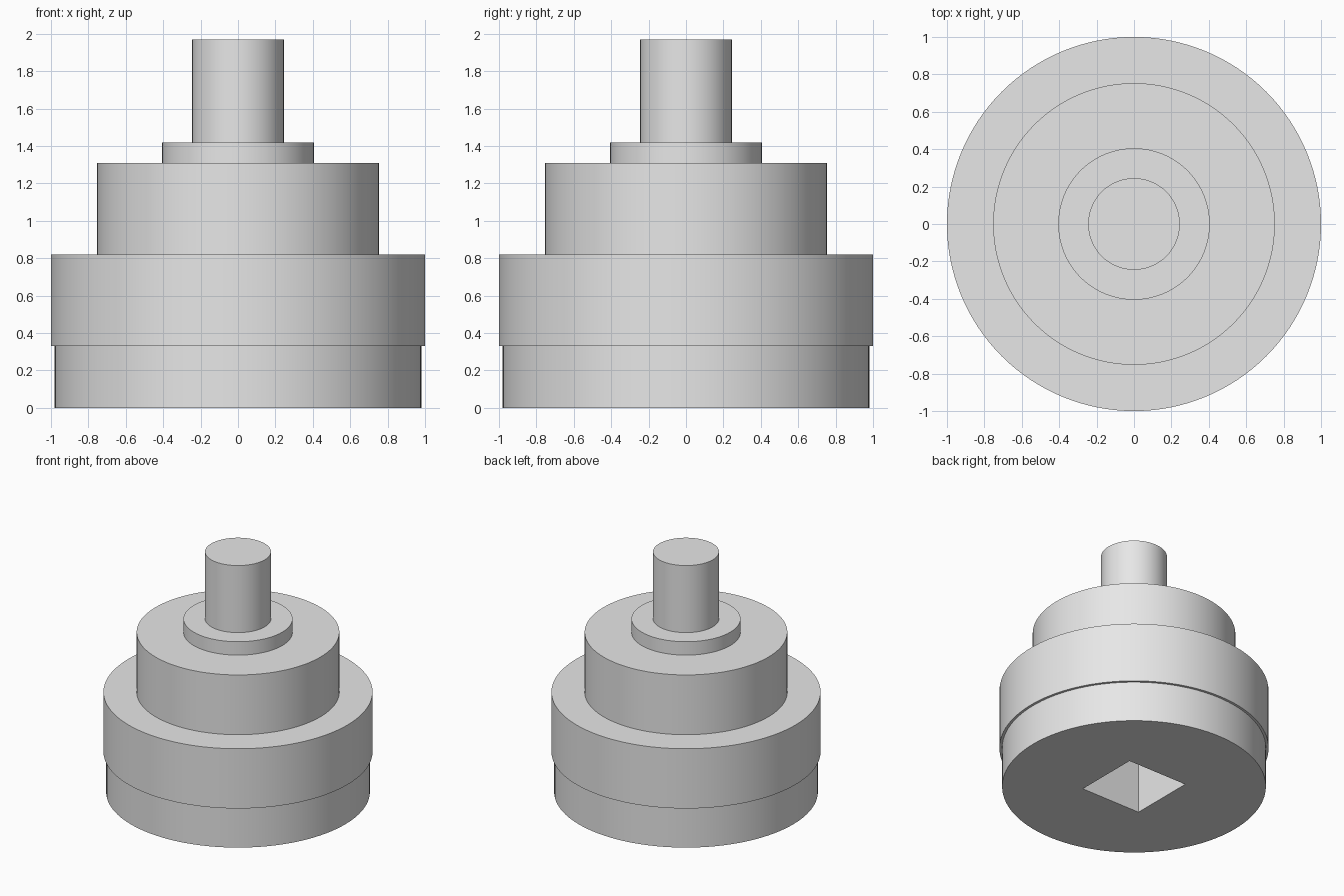
import bpy
import math

SEGMENTS = 128

cube = bpy.data.objects.get("Cube")
if cube:
    bpy.data.objects.remove(cube, do_unlink=True)

# Plain grey for every part
grey = bpy.data.materials.new("light grey")
grey.use_nodes = True
colour = (0.8, 0.8, 0.8, 1.0)
grey.diffuse_color = colour
grey.node_tree.nodes["Principled BSDF"].inputs["Base Color"].default_value = colour


def disc(name, radius, bottom, top):
    """Upright cylinder between two heights."""
    bpy.ops.mesh.primitive_cylinder_add(
        vertices=SEGMENTS, radius=radius, depth=top - bottom,
        location=(0, 0, (bottom + top) / 2))
    obj = bpy.context.object
    obj.name = name
    obj.data.materials.append(grey)
    return obj


# Stepped body, from the base up to the shaft
base = disc("base", 0.98, 0, 0.33)
flange = disc("flange", 1.0, 0.33, 0.82)
hub = disc("hub", 0.753, 0.82, 1.31)
collar = disc("collar", 0.405, 1.31, 1.42)
shaft = disc("shaft", 0.245, 1.42, 1.97)

# Square drive socket cut upward from the underside
socket_width, socket_depth, overshoot = 0.54, 0.55, 0.1
bpy.ops.mesh.primitive_cube_add(
    size=1, location=(0, 0, (socket_depth - overshoot) / 2))
cutter = bpy.context.object
cutter.name = "socket_cutter"
cutter.scale = (socket_width, socket_width, socket_depth + overshoot)
cutter.data.materials.append(grey)
cutter.hide_render = True

for part in (base, flange):
    cut = part.modifiers.new("socket", "BOOLEAN")
    cut.operation = "DIFFERENCE"
    cut.solver = "EXACT"
    cut.object = cutter
    bpy.ops.object.select_all(action="DESELECT")
    part.select_set(True)
    bpy.context.view_layer.objects.active = part
    bpy.ops.object.modifier_apply(modifier=cut.name)
bpy.data.objects.remove(cutter, do_unlink=True)

# Smooth round walls with crisp rims
for part in (base, flange, hub, collar, shaft):
    bpy.ops.object.select_all(action="DESELECT")
    part.select_set(True)
    bpy.context.view_layer.objects.active = part
    bpy.ops.object.shade_smooth_by_angle(angle=math.radians(30))
